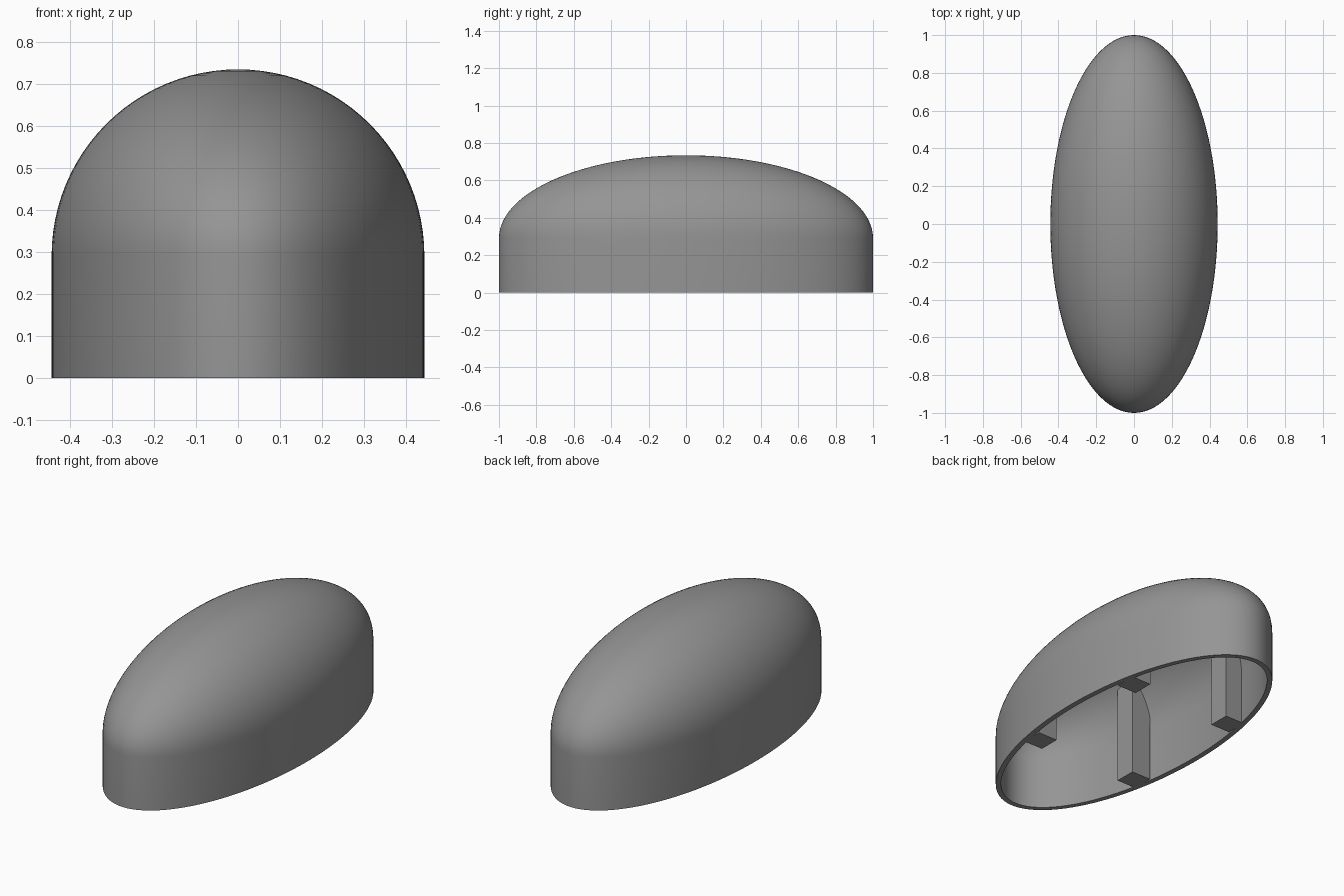
import bpy, bmesh, math

if "Cube" in bpy.data.objects:
    bpy.data.objects.remove(bpy.data.objects["Cube"])

grey = bpy.data.materials.new("plain grey")
grey.diffuse_color = (0.3, 0.3, 0.3, 1)
grey.use_nodes = True
grey.node_tree.nodes["Principled BSDF"].inputs["Base Color"].default_value = grey.diffuse_color

HALF_X, HALF_Y = 0.443, 1.0   # outer half widths of the oval
SPRING = 0.291                # height where the dome starts
WALL = 0.03
SEGMENTS, RINGS = 128, 24


def add_object(name, bm):
    bmesh.ops.recalc_face_normals(bm, faces=bm.faces)
    mesh = bpy.data.meshes.new(name)
    bm.to_mesh(mesh)
    bm.free()
    mesh.materials.append(grey)
    obj = bpy.data.objects.new(name, mesh)
    bpy.context.collection.objects.link(obj)
    return obj


def smooth(obj):
    bpy.ops.object.select_all(action='DESELECT')
    obj.select_set(True)
    bpy.context.view_layer.objects.active = obj
    bpy.ops.object.shade_smooth_by_angle(angle=math.radians(30))


def dome_profile(inset):
    """Radius factor and height from the rim up to just below the apex."""
    rise = HALF_X - inset
    pts = [(1.0, 0.0)]
    for i in range(RINGS):
        a = math.pi / 2 * i / RINGS
        pts.append((math.cos(a), SPRING + rise * math.sin(a)))
    return pts, SPRING + rise


# Hollow oval shell: outer and inner skins joined by a flat rim
bm = bmesh.new()
rims = []
for inset in (0.0, WALL):
    profile, apex_z = dome_profile(inset)
    rings = []
    for r, z in profile:
        rings.append([bm.verts.new((r * (HALF_X - inset) * math.cos(t),
                                    r * (HALF_Y - inset) * math.sin(t), z))
                      for t in (2 * math.pi * k / SEGMENTS for k in range(SEGMENTS))])
    apex = bm.verts.new((0, 0, apex_z))
    for k in range(SEGMENTS):
        n = (k + 1) % SEGMENTS
        for lo, hi in zip(rings, rings[1:]):
            bm.faces.new((lo[k], lo[n], hi[n], hi[k]))
        bm.faces.new((rings[-1][k], rings[-1][n], apex))
    rims.append(rings[0])
for k in range(SEGMENTS):
    n = (k + 1) % SEGMENTS
    bm.faces.new((rims[0][k], rims[1][k], rims[1][n], rims[0][n]))
smooth(add_object("shell", bm))


# Four inner posts, running from the rim up into the middle of the shell wall
def post_top(x, y):
    half = WALL / 2
    d = 1 - (x / (HALF_X - half)) ** 2 - (y / (HALF_Y - half)) ** 2
    return SPRING + (HALF_X - half) * math.sqrt(max(d, 0))


def add_post(name, sx, sy):
    bm = bmesh.new()
    bmesh.ops.create_grid(bm, x_segments=8, y_segments=4, size=0.5)
    for v in bm.verts:
        v.co.x = sx * (0.32 + 0.12 * v.co.x)
        v.co.y = sy * (0.383 + 0.12 * v.co.y)
    top = bmesh.ops.extrude_face_region(bm, geom=bm.faces[:], use_keep_orig=True)
    for v in top["geom"]:
        if isinstance(v, bmesh.types.BMVert):
            v.co.z = post_top(v.co.x, v.co.y)
    add_object(name, bm)


for sx, side in ((-1, "left"), (1, "right")):
    for sy, end in ((-1, "front"), (1, "back")):
        add_post(f"{end}_{side}_post", sx, sy)
